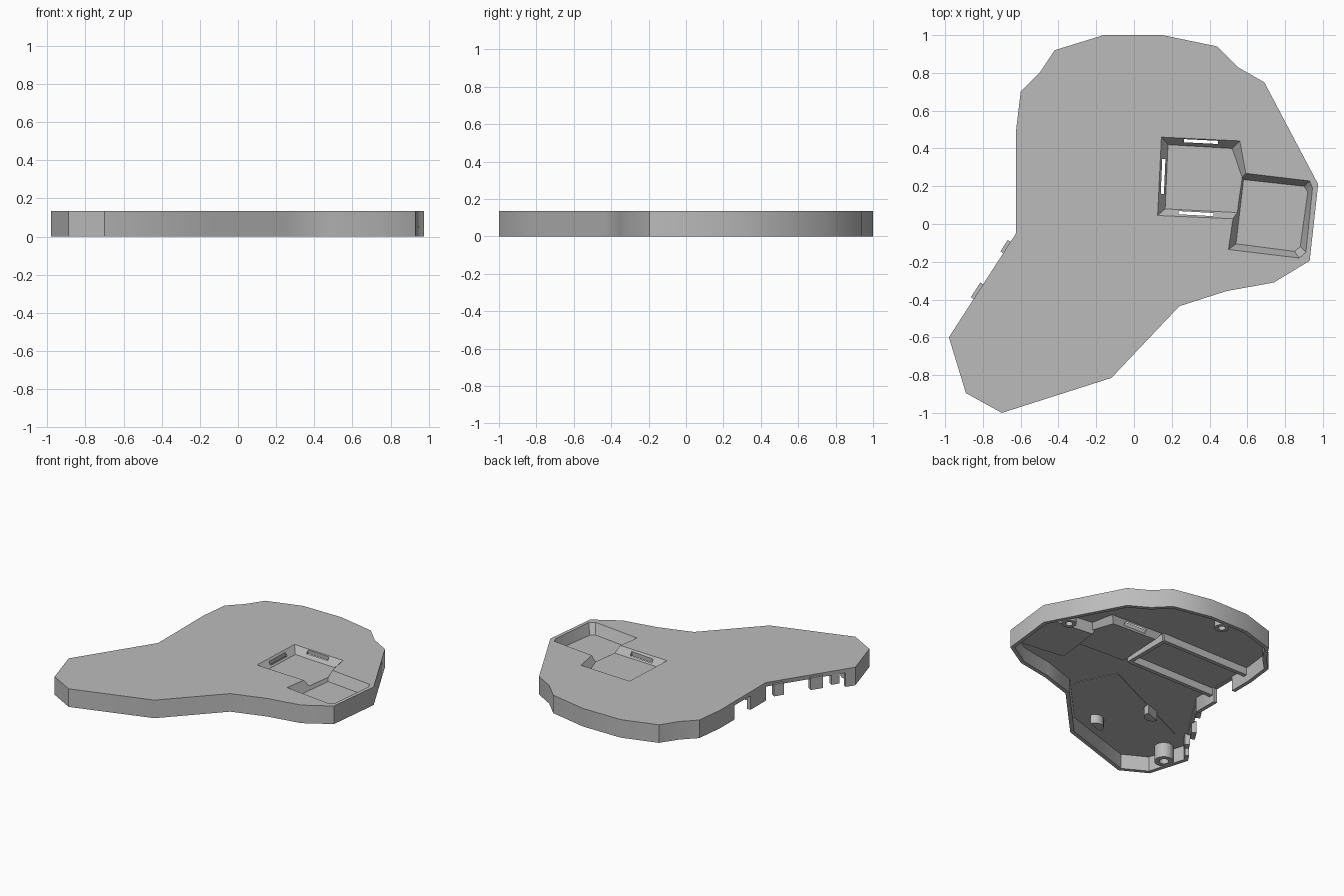
import bpy, bmesh, math
from mathutils import Vector

cube = bpy.data.objects.get("Cube")
if cube:
    bpy.data.objects.remove(cube, do_unlink=True)

TOP, CEILING = 0.135, 0.11

grey = bpy.data.materials.new("plain grey")
grey.use_nodes = True
grey.diffuse_color = (0.5, 0.5, 0.5, 1)
grey.node_tree.nodes["Principled BSDF"].inputs["Base Color"].default_value = (0.5, 0.5, 0.5, 1)


def prism(name, pts, z0, z1, top_pts=None, lip=0):
    """Solid between two matching polygons, with an optional straight lip on top."""
    top_pts = top_pts or pts
    bm = bmesh.new()
    layers = [(pts, z0), (top_pts, z1)] + ([(top_pts, z1 + lip)] if lip else [])
    rings = [[bm.verts.new((p[0], p[1], z)) for p in poly] for poly, z in layers]
    n = len(pts)
    for low, high in zip(rings, rings[1:]):
        for i in range(n):
            j = (i + 1) % n
            bm.faces.new((low[i], low[j], high[j], high[i]))
    bm.faces.new(rings[0][::-1])
    bm.faces.new(rings[-1])
    bmesh.ops.recalc_face_normals(bm, faces=bm.faces)
    mesh = bpy.data.meshes.new(name)
    bm.to_mesh(mesh)
    bm.free()
    mesh.materials.append(grey)
    ob = bpy.data.objects.new(name, mesh)
    bpy.context.collection.objects.link(ob)
    return ob


def inset(pts, d):
    """Mitred inward offset of a counterclockwise polygon."""
    out = []
    vs = [Vector(p) for p in pts]
    for i, p in enumerate(vs):
        a = (p - vs[i - 1]).normalized()
        b = (vs[(i + 1) % len(vs)] - p).normalized()
        na, nb = Vector((-a.y, a.x)), Vector((-b.y, b.x))
        out.append(p + (na + nb) * d / (1 + na.dot(nb)))
    return out


def bar(a, b, width, shift=0):
    """Rectangle along the line a-b, moved sideways by shift."""
    a, b = Vector(a), Vector(b)
    d = (b - a).normalized()
    n = Vector((-d.y, d.x))
    lo, hi = n * (shift - width / 2), n * (shift + width / 2)
    return [a + lo, b + lo, b + hi, a + hi]


def disc(x, y, r, start=0, sweep=360, steps=24):
    count = steps if sweep == 360 else steps + 1
    return [(x + r * math.cos(math.radians(start + sweep * i / steps)),
             y + r * math.sin(math.radians(start + sweep * i / steps))) for i in range(count)]


def boolean(ob, tool, operation="DIFFERENCE"):
    mod = ob.modifiers.new("cut", "BOOLEAN")
    mod.object, mod.operation, mod.solver = tool, operation, "EXACT"
    with bpy.context.temp_override(object=ob, active_object=ob):
        bpy.ops.object.modifier_apply(modifier=mod.name)
    bpy.data.objects.remove(tool, do_unlink=True)


def smooth(ob):
    bpy.ops.object.select_all(action="DESELECT")
    ob.select_set(True)
    bpy.context.view_layer.objects.active = ob
    bpy.ops.object.shade_smooth_by_angle(angle=math.radians(35))


# Hollow cover, open underneath
outline = [(-.16, 1), (-.42, .92), (-.5, .8), (-.6, .7), (-.625, .49), (-.625, -.05),
           (-.98, -.6), (-.89, -.895), (-.7, -1), (-.12, -.815), (.24, -.435), (.49, -.355),
           (.74, -.31), (.93, -.195), (.975, .21), (.69, .75), (.55, .83), (.44, .94), (.15, 1)]
cover = prism("cover", outline, 0, TOP)
boolean(cover, prism("cavity", inset(outline, .028), -.05, CEILING))

# Openings in the side wall
knee, heel = Vector((-.625, -.05)), Vector((-.98, -.6))
boolean(cover, prism("wall_gap", bar((-.625, .13), (-.625, .32), .12), -.05, CEILING - .005))
boolean(cover, prism("long_gap", bar(knee, knee.lerp(heel, .89), .1), -.05, CEILING - .005))

# Two joined recesses with sloped sides
recesses = [
    ([(.165, .08), (.56, .06), (.575, .24), (.52, .40), (.18, .42)],
     [(.125, .045), (.59, .025), (.592, .27), (.56, .44), (.145, .46)], .085),
    ([(.54, -.105), (.85, -.145), (.88, -.12), (.92, .17), (.90, .20), (.58, .235)],
     [(.50, -.135), (.875, -.18), (.91, -.15), (.945, .19), (.93, .228), (.56, .272)], .06)]
for floor, rim, z in recesses:
    boolean(cover, prism("recess_shell", inset(floor, -.01), z - .018,
                         CEILING + .01, inset(rim, -.01)), "UNION")
for floor, rim, z in recesses:
    boolean(cover, prism("recess_cutter", floor, z, TOP, rim, lip=.05))
for a, b in [((.265, .441), (.445, .432)), ((.158, .345), (.15, .16)), ((.235, .06), (.42, .05))]:
    boolean(cover, prism("slot_cutter", bar(a, b, .017), -.05, .3))
smooth(cover)

# Screw posts
for name, x, y, r in [("side_post", .83, .305, .05), ("back_post", 0, .925, .05),
                      ("front_post", -.86, -.71, .065)]:
    post = prism(name, disc(x, y, r), 0, CEILING + .01)
    boolean(post, prism("post_hole", disc(x, y, r * .5), -.05, .09))
    smooth(post)

# Guide rails of the inner bay
for name, a, b in [("front_rail", (.13, .10), (-.6, .10)), ("back_rail", (.13, .46), (-.6, .46)),
                   ("end_rail", (.12, .10), (.12, .46))]:
    prism(name, bar(a, b, .03), .055, CEILING + .01)

# Tabs hanging along the long opening
for name, f0, f1, shift in [("rear_tab", .08, .19, 0), ("middle_tab", .49, .63, 0),
                            ("front_tab", .74, .83, .025)]:
    prism(name, bar(knee.lerp(heel, f0), knee.lerp(heel, f1), .035, shift), .03, CEILING + .01)

# Shallow inner panel and its two rounded clips
prism("inner_panel", [(-.66, -.81), (-.12, -.72), (.17, -.43), (.03, -.14), (-.8, -.52)],
      CEILING - .004, CEILING + .003)
for name, x, y, start in [("right_clip", -.25, -.71, 20), ("left_clip", -.46, -.35, 200)]:
    smooth(prism(name, disc(x, y, .06, start, 180, 12), .04, CEILING + .01))
